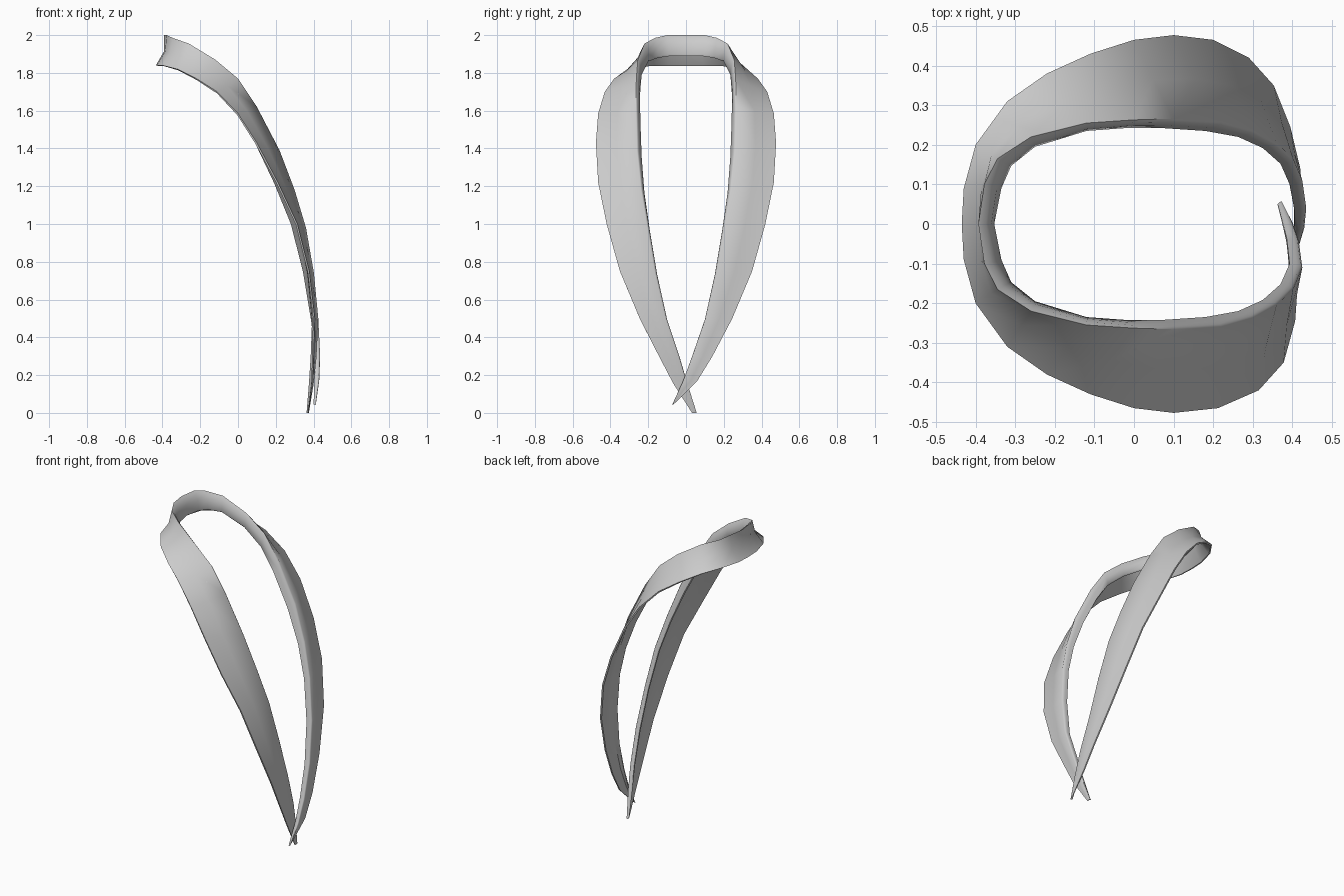
import bpy, bmesh
from mathutils import Vector as V

if "Cube" in bpy.data.objects:
    bpy.data.objects.remove(bpy.data.objects["Cube"])

# half-collar stations from back of neck to front tip: fold ridge, outer edge, inner lower edge
half = [
    ((-.393, 0, 2.0), (-.435, 0, 1.84), (-.353, 0, 1.90)),
    ((-.378, .10, 2.0), (-.43, .09, 1.84), (-.335, .09, 1.90)),
    ((-.345, .165, 1.985), (-.40, .20, 1.84), (-.31, .147, 1.89)),
    ((-.26, .22, 1.955), (-.32, .31, 1.82), (-.25, .195, 1.87)),
    ((-.12, .255, 1.87), (-.22, .38, 1.77), (-.12, .235, 1.79)),
    ((0, .263, 1.77), (-.11, .43, 1.70), (-.01, .243, 1.69)),
    ((.10, .266, 1.62), (0, .465, 1.585), (.075, .242, 1.56)),
    ((.22, .26, 1.39), (.10, .477, 1.43), (.18, .235, 1.36)),
    ((.30, .238, 1.18), (.20, .465, 1.22), (.263, .22, 1.165)),
    ((.36, .205, .98), (.29, .42, 1.0), (.325, .192, .97)),
    ((.402, .165, .74), (.353, .35, .75), (.37, .152, .73)),
    ((.425, .11, .50), (.395, .245, .50), (.393, .10, .49)),
    ((.435, .04, .30), (.42, .14, .30), (.405, .035, .30)),
    ((.43, -.01, .17), (.425, .06, .17), (.405, -.01, .17)),
    ((.412, -.07, .045), (.412, -.05, .06), (.40, -.068, .045)),
]
# the left lapel's outer edge sits slightly further forward at the chest
edge_shift = {8: .012, 9: .025, 10: .025, 11: .012}


def section(p, r, q, back):
    """Closed L-shaped cross-section: thin flap plus inner stand."""
    across = (r - p).normalized()
    inward = (q - p) - (q - p).dot(across) * across
    inward.normalize()
    depth = (q - p).length
    push = (.005 + .018 * back) * min(1, depth / .04)
    thin = min(.010, depth * .3)
    bulge = inward * .012 * back - across * .005
    return [p,
            p.lerp(r, .5) + inward * push,
            r,
            r + inward * thin,
            p.lerp(r, .62) + inward * (push * .9 + thin),
            p.lerp(r, .12 + .4 * back) + inward * (push + thin),
            q + across * min(.012, depth * .25),
            q,
            p.lerp(q, .5) + bulge,
            p.lerp(q, .15) + bulge]


rings = []
n = len(half)
for side in (-1, 1):
    part = []
    for i, st in enumerate(half):
        pts = [V((a, b * side, c)) for a, b, c in st]
        # one lapel tucks behind the other and ends lower
        k = max(0, i - n + 4) / 3
        if side < 0:
            pts = [a + V((-.037 * k ** .6, -.018 * k * k, -.045 * k ** 3)) for a in pts]
            pts[1].x += edge_shift.get(i, 0)
            if i == n - 1:
                pts[1].z -= .015
        part.append(section(*pts, max(0, 1 - i / 5)))
    rings += part[::-1] if side < 0 else part[1:]

# loft the sections into one continuous collar
bm = bmesh.new()
loops = [[bm.verts.new(c) for c in ring] for ring in rings]
m = len(loops[0])
for a, b in zip(loops, loops[1:]):
    for j in range(m):
        bm.faces.new((a[j], a[(j + 1) % m], b[(j + 1) % m], b[j]))
bm.faces.new(loops[0])
bm.faces.new(loops[-1])
bmesh.ops.recalc_face_normals(bm, faces=bm.faces)
mesh = bpy.data.meshes.new("collar")
bm.to_mesh(mesh)
bm.free()
collar = bpy.data.objects.new("collar", mesh)
bpy.context.collection.objects.link(collar)

bpy.context.view_layer.objects.active = collar
collar.select_set(True)
bpy.ops.object.shade_smooth_by_angle(angle=1.1)
